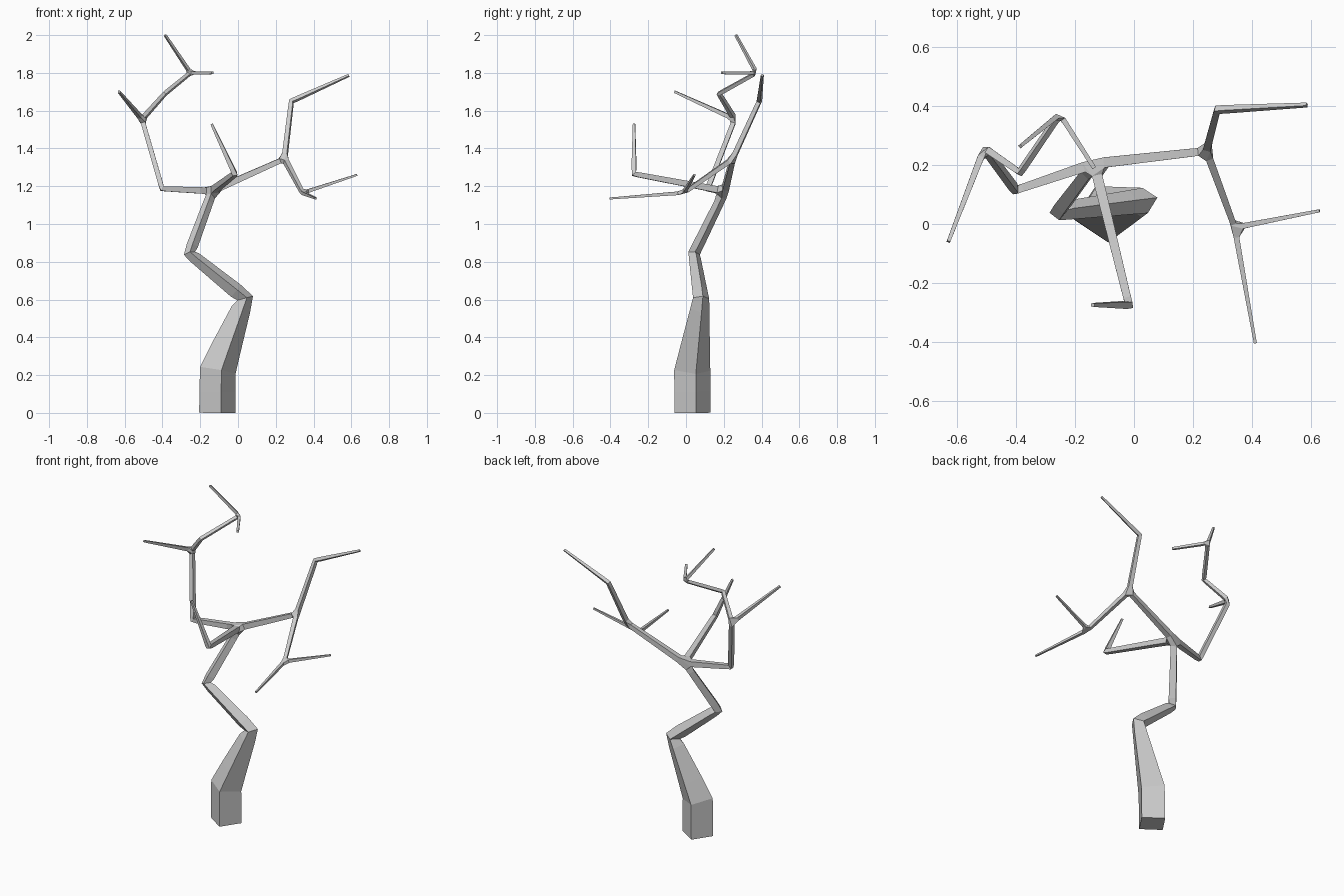
import bpy

if "Cube" in bpy.data.objects:
    bpy.data.objects.remove(bpy.data.objects["Cube"])

# Branch skeleton: name -> (parent, x, y, z, half width)
nodes = {
    # trunk
    "base": (None, -0.110, 0.035, 0.0, 0.069),
    "trunk1": ("base", -0.107, 0.033, 0.225, 0.069),
    "trunk2": ("trunk1", 0.038, 0.08, 0.607, 0.031),
    "trunk3": ("trunk2", -0.257, 0.043, 0.845, 0.022),
    "crown": ("trunk3", -0.135, 0.205, 1.175, 0.018),
    # left limb
    "left1": ("crown", -0.402, 0.115, 1.187, 0.013),
    "left2": ("left1", -0.508, 0.258, 1.555, 0.012),
    "left_tip": ("left2", -0.63, -0.06, 1.70, 0.006),
    "left3": ("left2", -0.387, 0.175, 1.69, 0.010),
    "left4": ("left3", -0.252, 0.373, 1.80, 0.009),
    "left_top_tip": ("left4", -0.386, 0.264, 2.0, 0.006),
    "left_side_tip": ("left4", -0.135, 0.19, 1.80, 0.007),
    # right limb
    "right1": ("crown", 0.246, 0.248, 1.345, 0.013),
    "right_up": ("right1", 0.283, 0.388, 1.65, 0.011),
    "right_up_tip": ("right_up", 0.587, 0.404, 1.787, 0.006),
    "right_down": ("right1", 0.342, -0.012, 1.165, 0.010),
    "right_front_tip": ("right_down", 0.412, -0.405, 1.135, 0.005),
    "right_side_tip": ("right_down", 0.63, 0.045, 1.26, 0.005),
    # front limb
    "front1": ("crown", -0.017, -0.275, 1.265, 0.013),
    "front_tip": ("front1", -0.14, -0.275, 1.53, 0.006),
}

names = list(nodes)
verts = [nodes[n][1:4] for n in names]
edges = [(names.index(nodes[n][0]), i) for i, n in enumerate(names) if nodes[n][0]]

mesh = bpy.data.meshes.new("bare_tree")
mesh.from_pydata(verts, edges, [])
tree = bpy.data.objects.new("bare_tree", mesh)
bpy.context.collection.objects.link(tree)

# Square-section skin around the skeleton
skin = tree.modifiers.new("Skin", 'SKIN')
skin.branch_smoothing = 0
skin.use_smooth_shade = False
for i, n in enumerate(names):
    sv = mesh.skin_vertices[0].data[i]
    r = nodes[n][4]
    sv.radius = (r, r)
    sv.use_root = (i == 0)
